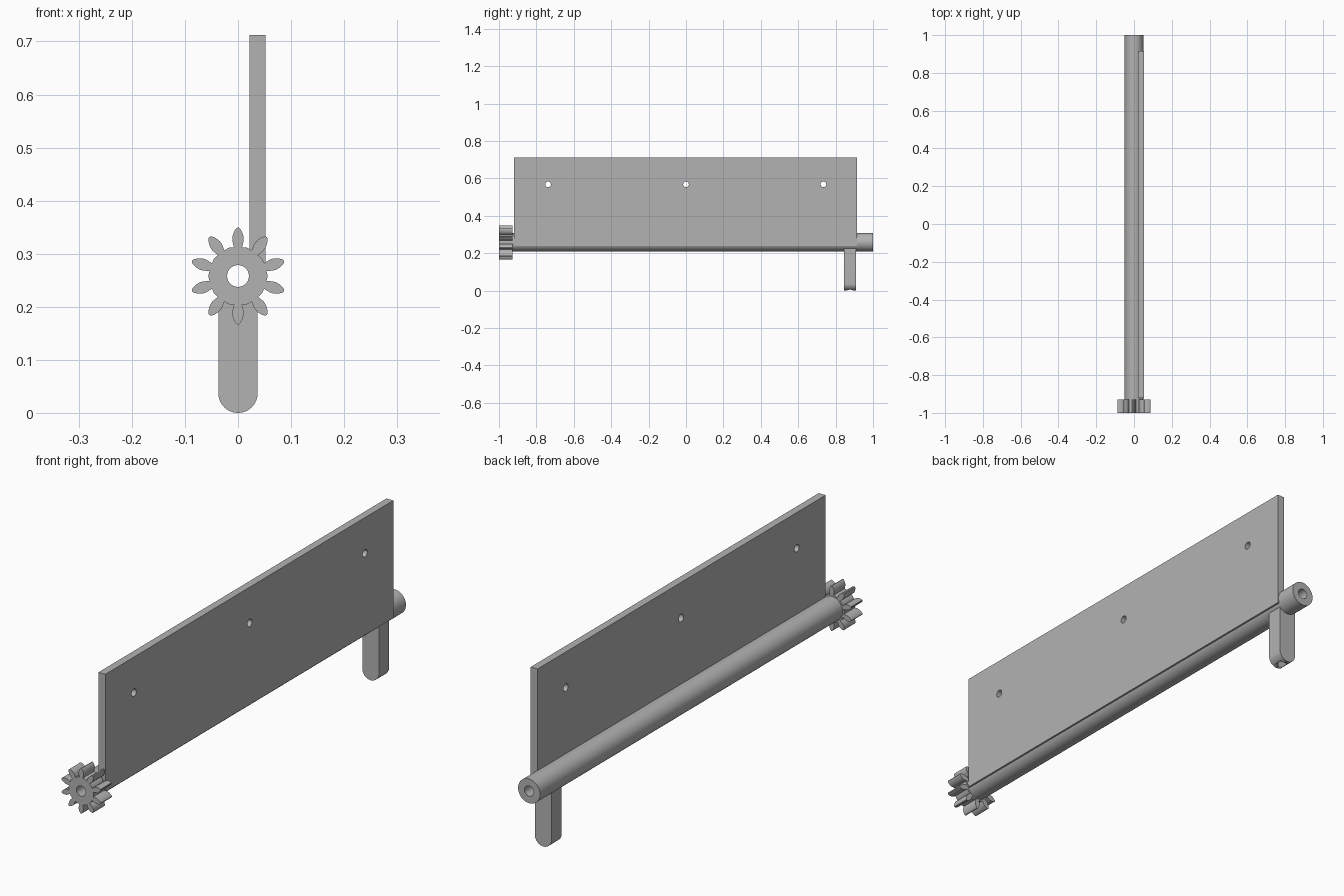
import bpy
import bmesh
import math
from mathutils import Matrix, Vector

cube = bpy.data.objects.get("Cube")
if cube:
    bpy.data.objects.remove(cube, do_unlink=True)

grey = bpy.data.materials.new("plain grey")
grey.use_nodes = True
COLOUR = (0.45, 0.45, 0.45, 1)
grey.diffuse_color = COLOUR
grey.node_tree.nodes["Principled BSDF"].inputs["Base Color"].default_value = COLOUR

AXIS_Z = 0.258            # height of the shaft centre line
BORE = 0.0205
TO_XZ = Matrix.Rotation(math.radians(90), 4, "X")    # profile (x, z), depth along y
TO_YZ = Matrix(((0, 0, 1, 0), (1, 0, 0, 0), (0, 1, 0, 0), (0, 0, 0, 1)))


def circle(u, v, r, n=48):
    return [(u + r * math.cos(math.tau * i / n), v + r * math.sin(math.tau * i / n))
            for i in range(n)]


def prism(name, loops, matrix, start, depth):
    """Extrude an outline with holes, then lay it on the given plane."""
    bm = bmesh.new()
    for loop in loops:
        verts = [bm.verts.new((u, v, 0)) for u, v in loop]
        for i, vert in enumerate(verts):
            bm.edges.new((verts[i - 1], vert))
    bmesh.ops.triangle_fill(bm, edges=bm.edges[:], use_beauty=True, normal=(0, 0, 1))
    geom = bmesh.ops.extrude_face_region(bm, geom=bm.faces[:], use_keep_orig=True)["geom"]
    top = [g for g in geom if isinstance(g, bmesh.types.BMVert)]
    bmesh.ops.translate(bm, verts=top, vec=(0, 0, depth))
    bm.transform(Matrix.Translation(start) @ matrix)
    bmesh.ops.recalc_face_normals(bm, faces=bm.faces[:])
    mesh = bpy.data.meshes.new(name)
    bm.to_mesh(mesh)
    bm.free()
    mesh.materials.append(grey)
    obj = bpy.data.objects.new(name, mesh)
    bpy.context.collection.objects.link(obj)
    bpy.ops.object.select_all(action="DESELECT")
    obj.select_set(True)
    bpy.context.view_layer.objects.active = obj
    bpy.ops.object.shade_smooth_by_angle(angle=math.radians(30))
    return obj


# Hollow shaft (depth runs towards -y from the start point)
prism("shaft", [circle(0, 0, 0.049, 64), circle(0, 0, BORE)],
      TO_XZ, Vector((0, 1, AXIS_Z)), 1.93)

# Pinion with ten petal-shaped teeth: (radius, half width) up one flank
flank = [(0.054, 0.0075), (0.06, 0.0092), (0.067, 0.0108), (0.073, 0.0108),
         (0.079, 0.0092), (0.085, 0.0068), (0.089, 0.0042), (0.091, 0.0015)]
tooth = [(r, -w) for r, w in flank] + [(r, w) for r, w in reversed(flank)]
outline = []
for k in range(10):
    a = math.radians(90 + 36 * k)
    c, s = math.cos(a), math.sin(a)
    outline += [(r * c - w * s, r * s + w * c) for r, w in tooth]
    gap = a + math.radians(18)
    outline.append((0.056 * math.cos(gap), 0.056 * math.sin(gap)))
prism("pinion", [outline, circle(0, 0, BORE)],
      TO_XZ, Vector((0, -0.928, AXIS_Z)), 0.072)

# Flat panel with three screw holes
panel = [(-0.92, 0.238), (0.915, 0.238), (0.915, 0.712), (-0.92, 0.712)]
holes = [circle(y, 0.568, 0.015, 32) for y in (-0.737, 0, 0.735)]
prism("panel", [panel] + holes, TO_YZ, Vector((0.0215, 0, 0)), 0.0305)

# Round-ended lever hanging under the shaft
R = 0.037
lever_outline = [(-R, 0.23)]
lever_outline += [(R * math.cos(t), R + R * math.sin(t))
                  for t in (math.pi + math.pi * i / 32 for i in range(33))]
lever_outline.append((R, 0.23))
lever = prism("lever", [lever_outline], TO_XZ, Vector((0, 0.91, 0)), 0.065)

# Blind hole in the lever tip
drill = prism("lever_hole_cutter", [circle(0, 0, 0.018, 32)], Matrix.Identity(4),
              Vector((0, 0.8775, -0.02)), 0.12)
drill.hide_render = True
drill.hide_viewport = True
cut = lever.modifiers.new("tip hole", "BOOLEAN")
cut.operation = "DIFFERENCE"
cut.solver = "EXACT"
cut.object = drill
